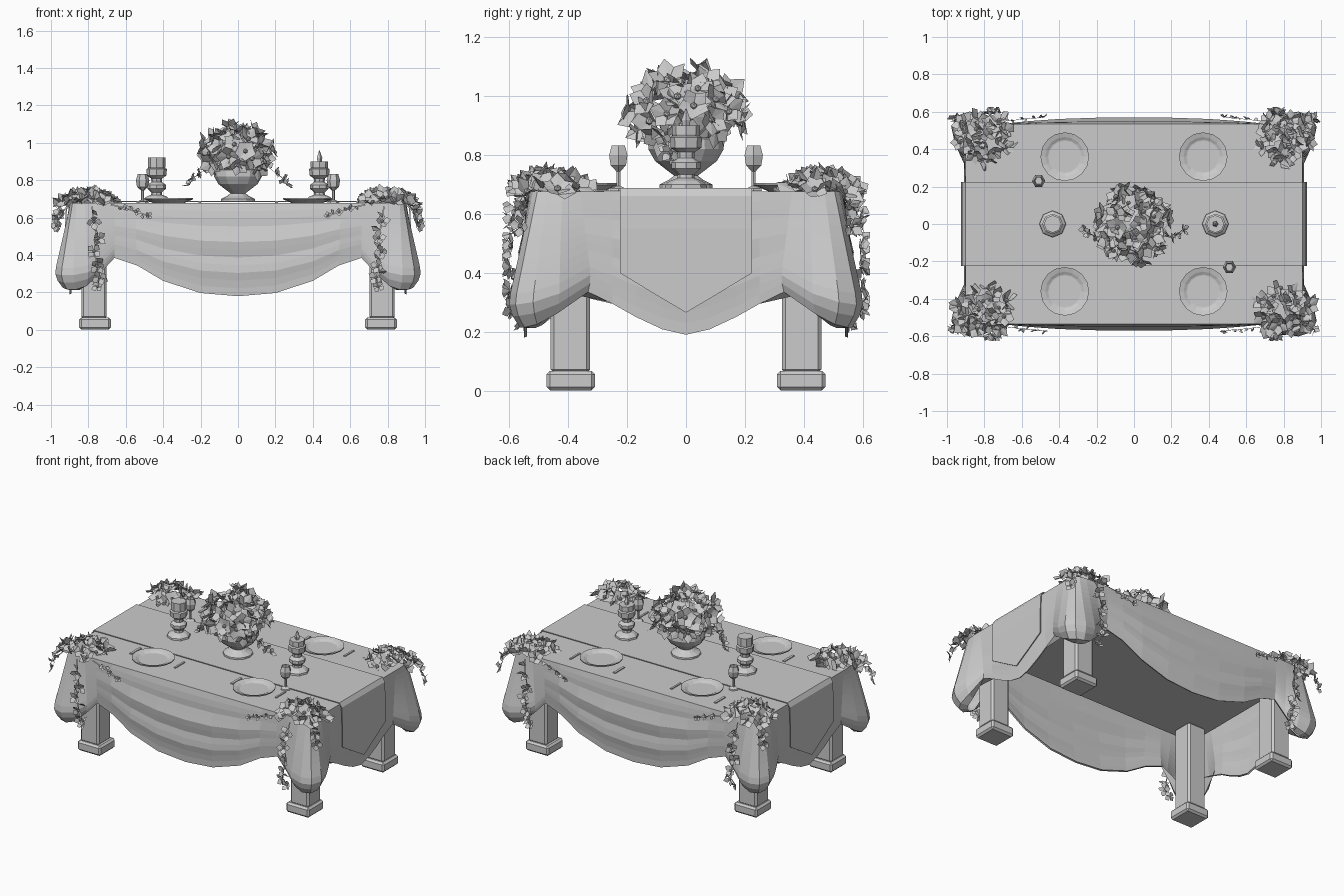
import bpy, bmesh, math, random
from mathutils import Vector

if "Cube" in bpy.data.objects:
    bpy.data.objects.remove(bpy.data.objects["Cube"])

random.seed(4)
grey = bpy.data.materials.new("plain grey")
grey.diffuse_color = (0.6, 0.6, 0.6, 1)
grey.use_nodes = True
grey.node_tree.nodes["Principled BSDF"].inputs["Base Color"].default_value = grey.diffuse_color


def finish(bm, name, recalc=True):
    if recalc:
        bmesh.ops.recalc_face_normals(bm, faces=bm.faces[:])
    me = bpy.data.meshes.new(name)
    bm.to_mesh(me)
    bm.free()
    me.materials.append(grey)
    ob = bpy.data.objects.new(name, me)
    bpy.context.collection.objects.link(ob)
    return ob


def box(name, c, size, bevel=0.0):
    bm = bmesh.new()
    bmesh.ops.create_cube(bm, size=1)
    for v in bm.verts:
        v.co = Vector(c) + Vector([v.co[i] * size[i] for i in range(3)])
    if bevel:
        bmesh.ops.bevel(bm, geom=bm.edges[:], offset=bevel, segments=1, affect='EDGES')
    return finish(bm, name)


def lathe(name, x, y, profile, n):
    bm = bmesh.new()
    rings = [[bm.verts.new((x + r * math.cos(2 * math.pi * i / n), y + r * math.sin(2 * math.pi * i / n), z))
              for i in range(n)] for r, z in profile]
    for a, b in zip(rings, rings[1:]):
        for i in range(n):
            bm.faces.new((a[i], a[(i + 1) % n], b[(i + 1) % n], b[i]))
    bm.faces.new(rings[0][::-1])
    bm.faces.new(rings[-1])
    return finish(bm, name)


# table slab and legs
box("table_top", (0, 0, 0.65), (1.76, 1.02, 0.04))
for sx in (-1, 1):
    for sy in (-1, 1):
        box("leg", (sx * 0.77, sy * 0.393, 0.345), (0.135, 0.135, 0.57), 0.012)
        box("leg_foot", (sx * 0.765, sy * 0.392, 0.034), (0.17, 0.165, 0.066), 0.012)

# tablecloth: quarter columns (top x, top y, hem x, hem y, hem z, bell amount), mirrored around
quarter = [
    (0, .535, 0, .55, .18, 0), (.2, .535, .2, .55, .197, 0), (.4, .535, .4, .548, .262, 0),
    (.55, .535, .54, .54, .345, 0), (.66, .535, .66, .53, .385, 0), (.75, .535, .72, .55, .30, .6),
    (.82, .53, .80, .59, .235, 1), (.865, .52, .88, .602, .215, 1), (.885, .505, .945, .58, .215, 1),
    (.895, .47, .978, .52, .225, 1), (.90, .42, .96, .43, .26, .9), (.90, .36, .91, .32, .335, .3),
    (.90, .25, .90, .25, .295, 0), (.90, .17, .90, .17, .25, 0), (.90, .08, .90, .08, .208, 0), (.90, 0, .90, 0, .19, 0)]


def flip(c, sx, sy):
    return (c[0] * sx, c[1] * sy, c[2] * sx, c[3] * sy, c[4], c[5])


cols = [flip(c, 1, -1) for c in quarter] + [flip(c, 1, 1) for c in quarter[-2::-1]]
cols += [flip(c, -1, 1) for c in quarter[1:]] + [flip(c, -1, -1) for c in quarter[-2:0:-1]]
bm = bmesh.new()
ROWS = 12
grid = []
for tx, ty, hx, hy, hz, bell in cols:
    side = abs(ty) < 0.4
    sx, sy = math.copysign(1, tx), math.copysign(1, ty)
    out = Vector((sx, 0, 0)) if side else Vector((0, sy, 0))
    fade = max(0, 1 - (abs(ty) / .32 if side else abs(tx) / .66) ** 2)
    heart = Vector((sx * .83, sy * .47, 0))
    col = []
    for r in range(ROWS + 1):
        v = r / ROWS
        flare = min(v / .8, 1) * bell + v * (1 - bell)
        p = Vector((tx + (hx - tx) * flare, ty + (hy - ty) * flare, 0.677 + (hz - 0.677) * v))
        # bells round inwards near the hem, swags bulge and ripple
        t = max(0, (v - .8) / .2)
        p += (Vector((heart.x, heart.y, p.z)) - p) * 0.28 * t * t * bell
        ripple = 0.008 * math.sin(v * 6 * math.pi) * fade
        p += out * math.sin(math.pi * v) * (0.008 + 0.014 * fade + ripple) * (1 - bell) * (0.5 if side else 1)
        col.append(bm.verts.new(p))
    p = Vector((hx, hy, hz + .004))
    p = p.lerp(Vector((heart.x, heart.y, hz - .008)), 0.6) if bell > .2 else p - out * .01
    col.append(bm.verts.new(p))
    grid.append(col)
for a, b in zip(grid, grid[1:] + grid[:1]):
    for r in range(ROWS + 1):
        bm.faces.new((a[r], a[r + 1], b[r + 1], b[r]))
bm.faces.new([c[0] for c in grid])
finish(bm, "tablecloth")

# runner with pointed ends
bm = bmesh.new()
rows = []
for y, hem in ((-.225, .40), (-.11, .33), (0, .265), (.11, .33), (.225, .40)):
    half = [(.922, hem), (.922, .55), (.917, .66), (.9, .686)]
    line = [(-x, z) for x, z in half] + [(x, z) for x, z in half[::-1]]
    rows.append([bm.verts.new((x, y, z)) for x, z in line])
for a, b in zip(rows, rows[1:]):
    for i in range(7):
        bm.faces.new((a[i], a[i + 1], b[i + 1], b[i]))
runner = finish(bm, "runner")
mod = runner.modifiers.new("thickness", 'SOLIDIFY')
mod.thickness = 0.006
mod.offset = 0

# place settings
for sx in (-1, 1):
    for sy in (-1, 1):
        px, py = sx * 0.37, sy * 0.36
        lathe("plate", px, py, [(.08, .677), (.13, .698), (.13, .705), (.105, .698), (.09, .69), (.085, .689)], 16)
        box("fork", (px - 0.165, py + 0.05, 0.681), (0.016, 0.1, 0.006))
        box("knife", (px + 0.165, py + 0.04, 0.681), (0.012, 0.1, 0.006))
for s in (-1, 1):
    lathe("goblet", s * 0.51, -s * 0.23, [(.032, .678), (.03, .686), (.008, .695), (.008, .745), (.03, .765),
                                          (.036, .80), (.026, .832), (.022, .83), (.02, .78)], 6)
    # candlestick and candle
    lathe("candlestick", s * 0.435, 0, [(.072, .685), (.07, .70), (.055, .712), (.03, .722), (.028, .735), (.05, .755),
                                        (.05, .775), (.028, .79), (.03, .81), (.052, .825), (.055, .86), (.04, .868)], 8)
    lathe("candle", s * 0.435, 0, [(.043, .86), (.047, .87), (.047, .90 if s > 0 else .922)], 8)
lathe("flame", 0.435, 0, [(.012, .895), (.016, .92), (.002, .958)], 5)

# vase
lathe("vase", 0, 0, [(.09, .684), (.09, .70), (.06, .715), (.04, .73), (.06, .745), (.105, .78), (.128, .82),
                     (.125, .855), (.11, .86), (.09, .83)], 12)


# flowers: cupped folded petals around a small bud
def petal(bm, c, d, n, size, lift):
    side = d.cross(n).normalized() * size * 0.45
    tip = c + d * size + n * size * lift
    mid = c + d * size * 0.6 + n * size * lift * 0.35
    vs = [bm.verts.new(p) for p in (c, mid + side + n * size * .12, tip, mid - side + n * size * .12)]
    bm.faces.new(vs[:3])
    bm.faces.new((vs[0], vs[2], vs[3]))


def flower(bm, c, n, size, count=5):
    n = n.normalized()
    a = n.orthogonal().normalized()
    b = n.cross(a)
    spin = random.random() * 6
    for i in range(count):
        t = spin + 2 * math.pi * i / count
        petal(bm, c, a * math.cos(t) + b * math.sin(t), n, size, random.uniform(0.3, 0.8))
    m = bmesh.ops.create_icosphere(bm, subdivisions=1, radius=size * 0.22)
    for v in m['verts']:
        v.co += c + n * size * 0.15


def leaf(bm, c, d, size):
    petal(bm, c, d.normalized(), d.orthogonal().normalized(), size, random.uniform(-0.2, 0.3))


def rnd():
    return Vector([random.uniform(-1, 1) for _ in range(3)])


def trail(bm, pts, normal, size):
    # stem with buds and leaves along it
    for p, q in zip(pts, pts[1:]):
        p, q = Vector(p), Vector(q)
        w = (q - p).cross(normal).normalized() * 0.004
        bm.faces.new([bm.verts.new(v) for v in (p - w, p + w, q + w, q - w)])
        flower(bm, q, normal + rnd() * 0.5, size, 4)
        leaf(bm, (p + q) / 2, rnd() + normal * 0.3, size * 1.2)


def clamp(bm):
    for v in bm.verts:
        v.co.x = max(-1, min(1, v.co.x))
        v.co.y = max(-.625, min(.625, v.co.y))
        v.co.z = min(1.13, v.co.z)


# centre bouquet
bm = bmesh.new()
core = bmesh.ops.create_icosphere(bm, subdivisions=2, radius=0.1)
for v in core['verts']:
    v.co.z += 0.93
N = 40
for i in range(N):
    z = 1 - 1.6 * (i + 0.5) / N
    r = math.sqrt(1 - z * z)
    d = Vector((r * math.cos(i * 2.4), r * math.sin(i * 2.4), z))
    k = random.uniform(0.75, 1.05)
    c = Vector((d.x * .175, d.y * .19, d.z * .14)) * k + Vector((0, 0, 0.945))
    flower(bm, c, d + rnd() * 0.3, random.uniform(.05, .068))
    leaf(bm, c - d * .03, d + rnd() * 0.8, .085)
for s in (-1, 1):
    trail(bm, [(s * .15, -.06, .88), (s * .2, -.07, .84), (s * .24, -.05, .81), (s * .26, -.03, .775)],
          Vector((s, -.3, .3)), .034)
clamp(bm)
finish(bm, "centre_bouquet", False)

# corner garlands with trailing stems
for sx in (-1, 1):
    for sy in (-1, 1):
        bm = bmesh.new()
        for i in range(17):
            a, r = i * 2.4, math.sqrt((i + .5) / 17)
            c = Vector((sx * (.8 + .15 * r * math.cos(a)), sy * (.46 + .12 * r * math.sin(a)), .72 - .05 * r * r))
            d = Vector((c.x - sx * .78, c.y - sy * .45, .13)) + rnd() * .06
            flower(bm, c, d, random.uniform(.045, .06))
            leaf(bm, c - Vector((0, 0, .015)), d + rnd() * .15, .075)
        trail(bm, [(sx * .78, sy * .57, .66), (sx * .77, sy * .585, .58), (sx * .75, sy * .59, .49),
                   (sx * .77, sy * .595, .42), (sx * .75, sy * .595, .34), (sx * .74, sy * .59, .28)],
              Vector((0, sy, 0)), .042)
        trail(bm, [(sx * .74, sy * .585, .28), (sx * .75, sy * .555, .23)], Vector((0, sy, 0)), .035)
        trail(bm, [(sx * .9, sy * .54, .67), (sx * .95, sy * .55, .62), (sx * .965, sy * .56, .56)],
              Vector((sx, sy, 0)), .04)
        trail(bm, [(sx * .68, sy * .55, .67), (sx * .6, sy * .56, .65), (sx * .54, sy * .565, .63),
                   (sx * .48, sy * .57, .61)], Vector((0, sy, .3)), .022)
        clamp(bm)
        finish(bm, "corner_garland", False)
